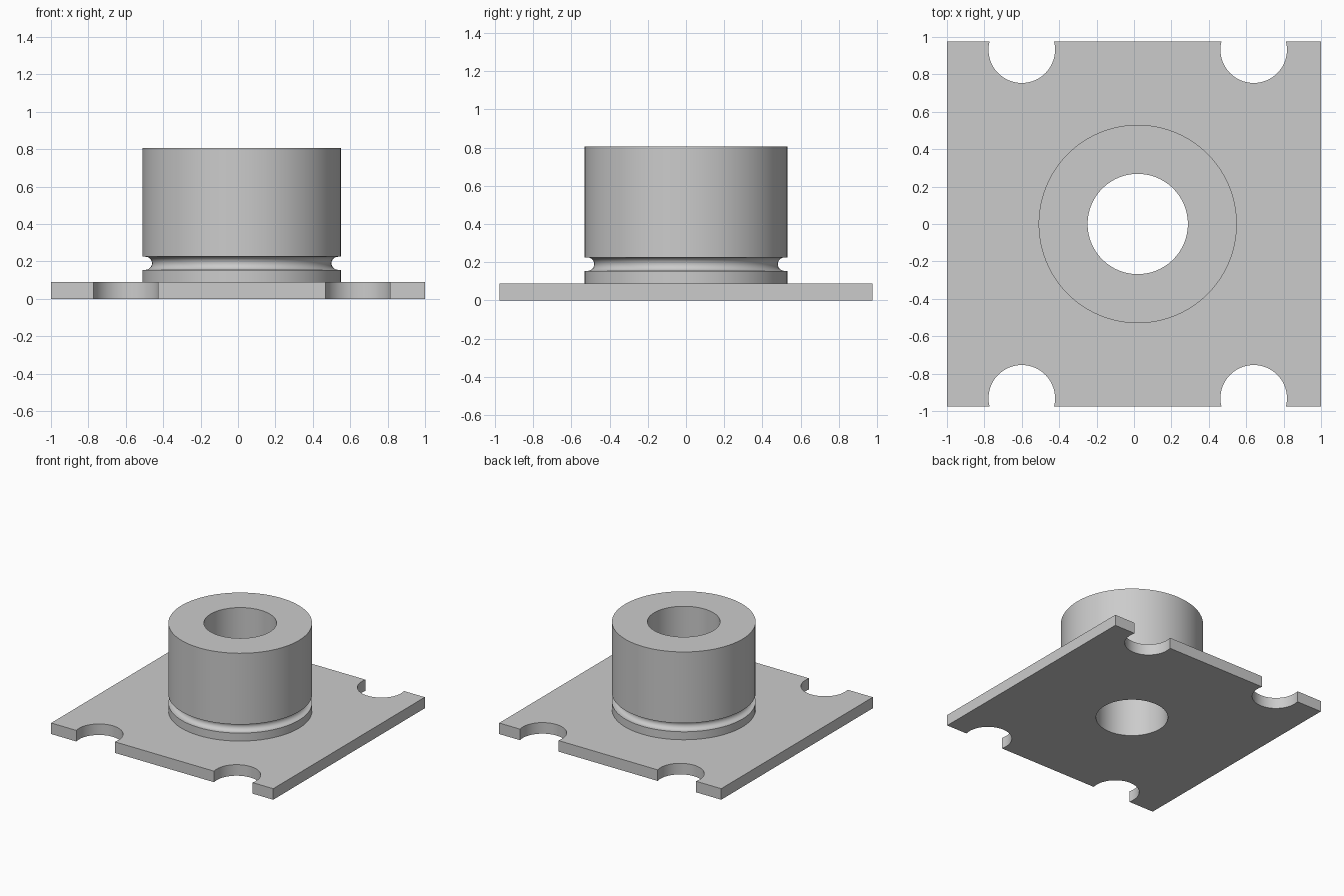
import bpy, bmesh
from math import sin, cos, pi, asin, sqrt

cube = bpy.data.objects.get("Cube")
if cube:
    bpy.data.objects.remove(cube, do_unlink=True)

HUB_X, HUB_R, BORE_R = 0.02, 0.53, 0.268
PLATE_X, PLATE_Y, PLATE_H, TOP = 1.0, 0.975, 0.09, 0.805
NOTCH_X, NOTCH_Y, NOTCH_R = (-0.6, 0.64), 0.932, 0.178
SEGMENTS = 96

grey = bpy.data.materials.new("plain grey")
grey.use_nodes = True
grey.diffuse_color = (0.6, 0.6, 0.6, 1)
grey.node_tree.nodes["Principled BSDF"].inputs["Base Color"].default_value = grey.diffuse_color


def finish(bm, name):
    bmesh.ops.recalc_face_normals(bm, faces=bm.faces[:])
    mesh = bpy.data.meshes.new(name)
    bm.to_mesh(mesh)
    bm.free()
    mesh.materials.append(grey)
    obj = bpy.data.objects.new(name, mesh)
    bpy.context.collection.objects.link(obj)
    bpy.ops.object.select_all(action="DESELECT")
    obj.select_set(True)
    bpy.context.view_layer.objects.active = obj
    bpy.ops.object.shade_smooth_by_angle(angle=pi / 6)
    return obj


def arc(cx, cy, r, start, end, steps):
    angles = [start + (end - start) * i / steps for i in range(steps + 1)]
    return [(cx + r * cos(a), cy + r * sin(a)) for a in angles]


def loop(bm, points):
    verts = [bm.verts.new((x, y, 0)) for x, y in points]
    return [bm.edges.new((v, verts[(i + 1) % len(verts)])) for i, v in enumerate(verts)]


# Base plate: rectangle with two open round notches on the front and back edges
tilt = asin((PLATE_Y - NOTCH_Y) / NOTCH_R)
front = [(-PLATE_X, -PLATE_Y)]
for x in NOTCH_X:
    front += arc(x, -NOTCH_Y, NOTCH_R, pi + tilt, -tilt, 32)
front.append((PLATE_X, -PLATE_Y))
back = [(x, -y) for x, y in reversed(front)]

bm = bmesh.new()
edges = loop(bm, front + back)
edges += loop(bm, arc(HUB_X, 0, BORE_R, 0, 2 * pi, SEGMENTS)[:-1])
bmesh.ops.triangle_fill(bm, use_beauty=True, edges=edges)
sheet = bmesh.ops.extrude_face_region(bm, geom=bm.faces[:])
raised = [v for v in sheet["geom"] if isinstance(v, bmesh.types.BMVert)]
bmesh.ops.translate(bm, vec=(0, 0, PLATE_H), verts=raised)
finish(bm, "base_plate")

# Hub: turned sleeve with a rounded groove near its foot
groove = arc(HUB_R - 0.015, 0.19, 0.035, -pi / 2, -3 * pi / 2, 12)
profile = [(HUB_R, PLATE_H), (HUB_R, 0.155), *groove, (HUB_R, 0.225),
           (HUB_R, TOP), (BORE_R, TOP), (BORE_R, PLATE_H)]
bm = bmesh.new()
verts = [bm.verts.new((r, 0, z)) for r, z in profile]
edges = [bm.edges.new(pair) for pair in zip(verts, verts[1:])]
bmesh.ops.spin(bm, geom=verts + edges, cent=(0, 0, 0), axis=(0, 0, 1),
               angle=2 * pi, steps=SEGMENTS, use_merge=True)
bmesh.ops.remove_doubles(bm, verts=bm.verts[:], dist=0.0001)
hub = finish(bm, "hub_sleeve")
hub.location.x = HUB_X
